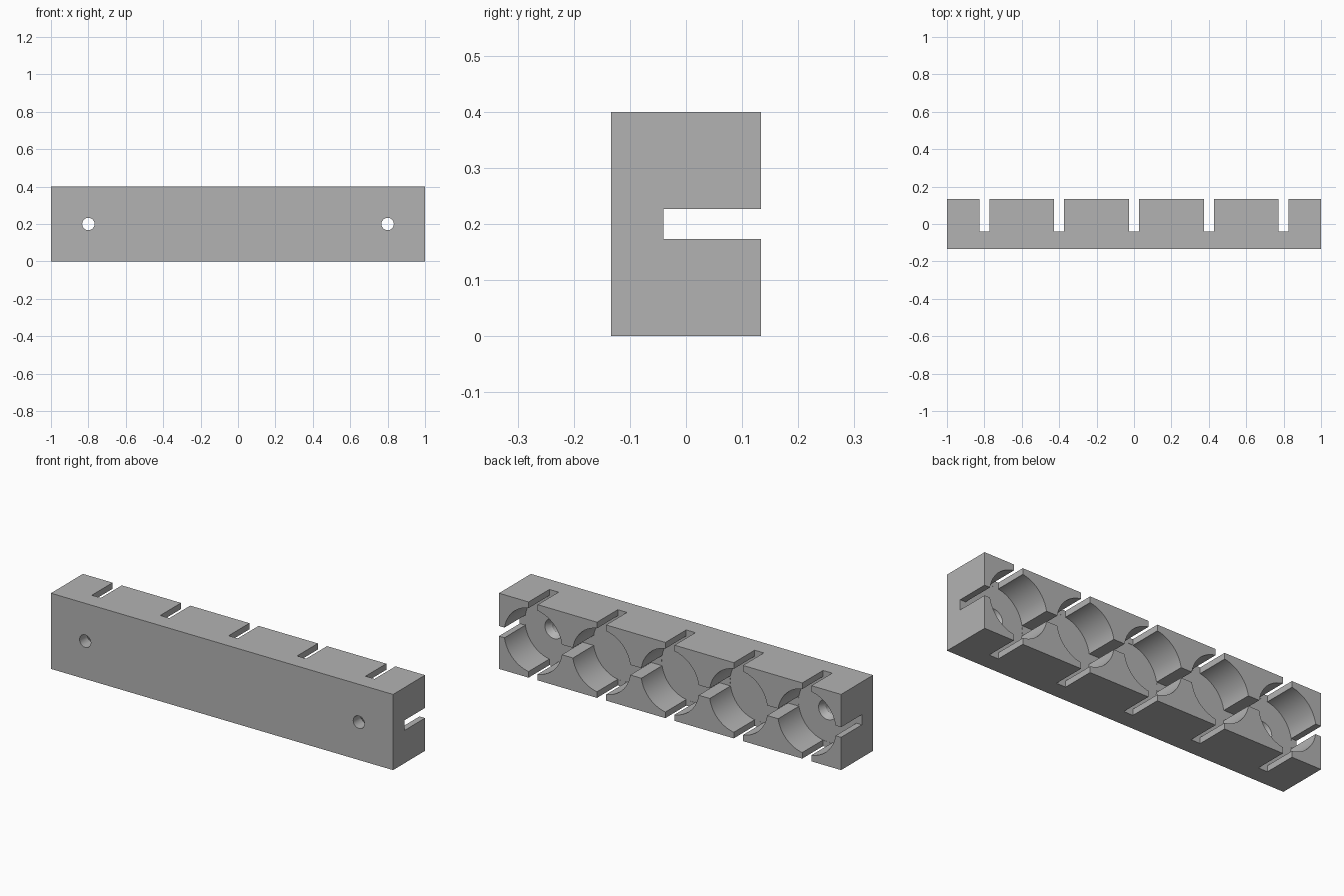
import bpy, bmesh, math
from mathutils import Matrix, Vector

default = bpy.data.objects.get("Cube")
if default:
    bpy.data.objects.remove(default, do_unlink=True)

LENGTH, DEPTH, HEIGHT = 2.0, 0.267, 0.4
MID_Z = HEIGHT / 2
BACK = DEPTH / 2
FLOOR = -0.04
SLOT = 0.0535
POCKET_R = 0.17
PITCH = 0.4
POCKET_XS = [PITCH * i for i in range(-2, 3)]
HOLE_XS = [POCKET_XS[0], POCKET_XS[-1]]


def add_box(bm, low, high):
    low, high = Vector(low), Vector(high)
    matrix = Matrix.Translation((low + high) / 2) @ Matrix.Diagonal((*(high - low), 1))
    bmesh.ops.create_cube(bm, size=1, matrix=matrix)


def add_round(bm, x, y_front, y_back, r_front, r_back, sides):
    """Round cutter lying along y."""
    matrix = Matrix.Translation((x, (y_front + y_back) / 2, MID_Z)) @ Matrix.Rotation(math.pi / 2, 4, 'X')
    bmesh.ops.create_cone(bm, cap_ends=True, segments=sides, radius1=r_back,
                          radius2=r_front, depth=y_back - y_front, matrix=matrix)


def make_object(name, bm):
    mesh = bpy.data.meshes.new(name)
    bmesh.ops.recalc_face_normals(bm, faces=bm.faces)
    bm.to_mesh(mesh)
    bm.free()
    obj = bpy.data.objects.new(name, mesh)
    bpy.context.collection.objects.link(obj)
    return obj


def cut(target, name, bm):
    """Subtract a cutter from the target and discard the cutter."""
    cutter = make_object(name, bm)
    cutter.hide_render = True
    mod = target.modifiers.new(name, 'BOOLEAN')
    mod.operation = 'DIFFERENCE'
    mod.solver = 'EXACT'
    mod.object = cutter
    bpy.context.view_layer.objects.active = target
    bpy.ops.object.modifier_apply(modifier=name)
    bpy.data.objects.remove(cutter, do_unlink=True)


# Solid block
bm = bmesh.new()
add_box(bm, (-LENGTH / 2, -BACK, 0), (LENGTH / 2, BACK, HEIGHT))
block = make_object("holder_block", bm)

# Round pockets in the back
bm = bmesh.new()
for x in POCKET_XS:
    add_round(bm, x, FLOOR - 0.0005, BACK + 0.1, POCKET_R, POCKET_R, 64)
cut(block, "pocket_cutter", bm)

# Upright slots through each pocket
bm = bmesh.new()
for x in POCKET_XS:
    add_box(bm, (x - SLOT / 2, FLOOR, -0.1), (x + SLOT / 2, BACK + 0.1, HEIGHT + 0.1))
cut(block, "upright_slot_cutter", bm)

# Long slot from end to end
bm = bmesh.new()
add_box(bm, (-1.1, FLOOR, MID_Z - SLOT / 2), (1.1, BACK + 0.1, MID_Z + SLOT / 2))
cut(block, "long_slot_cutter", bm)

# Countersunk screw holes in the end pockets
bm = bmesh.new()
for x in HOLE_XS:
    add_round(bm, x, -BACK - 0.1, 0, 0.033, 0.033, 32)
cut(block, "screw_hole_cutter", bm)
bm = bmesh.new()
for x in HOLE_XS:
    add_round(bm, x, -0.075, -0.02, 0.03, 0.067, 32)
cut(block, "countersink_cutter", bm)

# Grey material
grey = bpy.data.materials.new("plain_grey")
grey.use_nodes = True
colour = (0.45, 0.45, 0.45, 1)
grey.diffuse_color = colour
grey.node_tree.nodes["Principled BSDF"].inputs["Base Color"].default_value = colour
block.data.materials.clear()
block.data.materials.append(grey)

# Smooth round walls, crisp edges
bpy.ops.object.select_all(action='DESELECT')
block.select_set(True)
bpy.context.view_layer.objects.active = block
bpy.ops.object.shade_smooth_by_angle(angle=math.radians(30))
